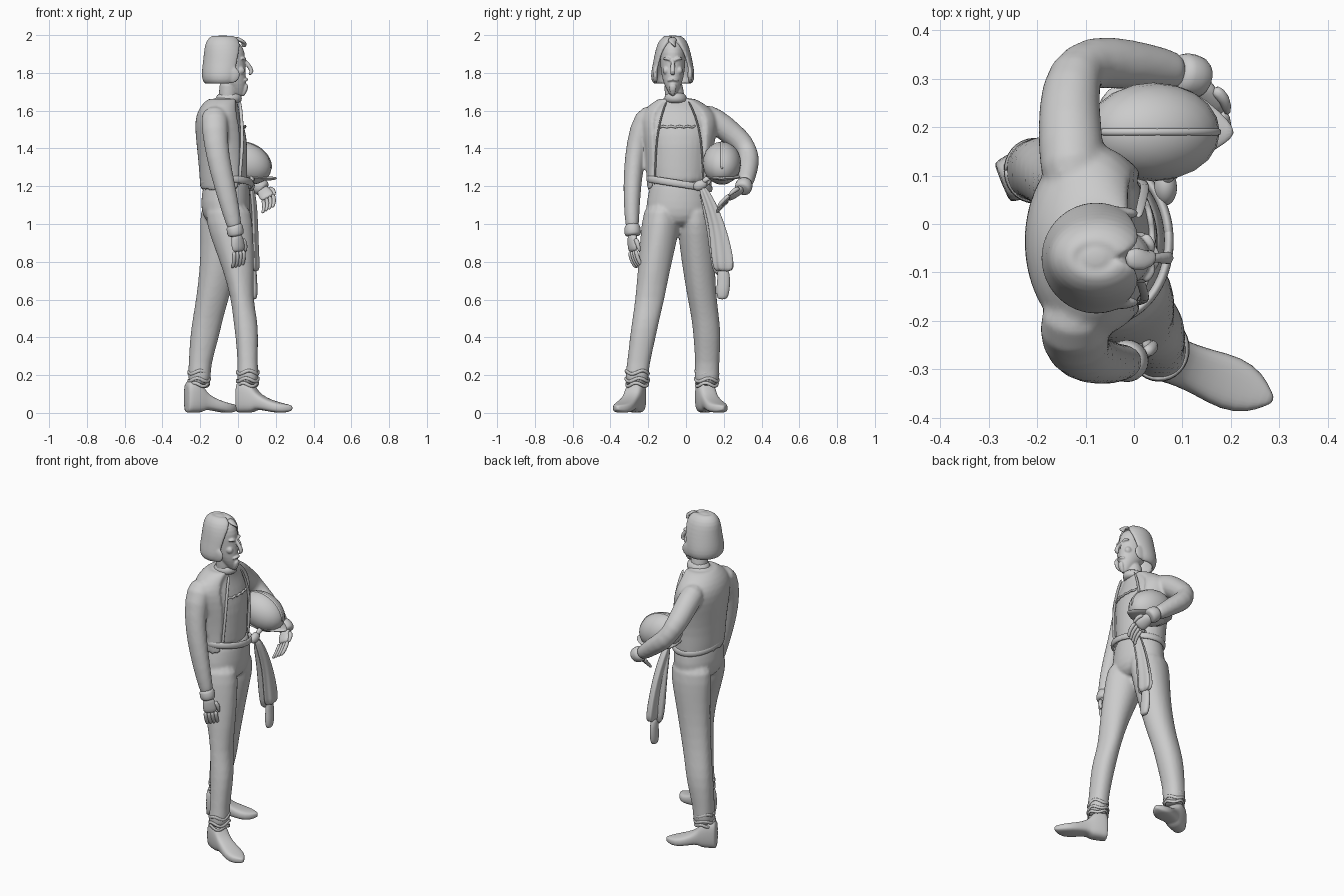
import bpy, math
from math import sin, cos, pi, copysign
from mathutils import Vector as V


def skin(name, rings, n=16, gaps=None, p=1.0, fold=0.0, waves=5, thick=0.0, levels=1):
    """Loft through rings (centre, u, v); gaps give a half-angle left open around u."""
    verts, faces = [], []
    for i, (c, u, v) in enumerate(rings):
        for k in range(n):
            a = 2 * pi * k / n
            if gaps:
                g = math.radians(gaps[i])
                a = g + (2 * pi - 2 * g) * k / (n - 1)
            f = 1 + fold * cos(waves * a + i * 0.4)
            ca, sa = copysign(abs(cos(a)) ** p, cos(a)), copysign(abs(sin(a)) ** p, sin(a))
            verts.append(V(c) + V(u) * ca * f + V(v) * sa * f)
    for i in range(len(rings) - 1):
        for k in range(n - 1 if gaps else n):
            a, b = i * n + k, i * n + (k + 1) % n
            faces.append((a, b, b + n, a + n))
    if not gaps:
        faces += [tuple(range(n))[::-1], tuple(range(len(verts) - n, len(verts)))]
    me = bpy.data.meshes.new(name)
    me.from_pydata(verts, [], faces)
    ob = bpy.data.objects.new(name, me)
    bpy.context.collection.objects.link(ob)
    if thick:
        m = ob.modifiers.new("thickness", 'SOLIDIFY')
        m.thickness, m.offset = thick, 0
    if levels:
        m = ob.modifiers.new("smooth", 'SUBSURF')
        m.levels = m.render_levels = levels
    me.shade_smooth()
    return ob


def H(z, x0, x1, y0, y1):
    """Horizontal ring from its extents."""
    return ((x0 + x1) / 2, (y0 + y1) / 2, z), ((x1 - x0) / 2, 0, 0), (0, (y1 - y0) / 2, 0)


def stack(name, rows, **kw):
    return skin(name, [H(*r) for r in rows], **kw)


def tube(name, pts, radii, ref=(0, 0, 1), n=12, **kw):
    """Sweep an ellipse along points; the second radius lies along ref."""
    pts, rings = [V(q) for q in pts], []
    for i, q in enumerate(pts):
        t = (pts[min(i + 1, len(pts) - 1)] - pts[max(i - 1, 0)]).normalized()
        u = t.cross(V(ref)).normalized()
        r = radii[i] if isinstance(radii, list) else radii
        a, b = r if isinstance(r, tuple) else (r, r)
        rings.append((q, u * a, u.cross(t) * b))
    return skin(name, rings, n=n, **kw)


def ball(name, loc, scale, rot=(0, 0, 0)):
    bpy.ops.mesh.primitive_uv_sphere_add(segments=20, ring_count=12, location=loc, rotation=rot)
    ob = bpy.context.object
    ob.name, ob.scale = name, scale
    ob.data.shade_smooth()
    return ob


def fuse(name, objs, voxel, smooth=4):
    """Melt overlapping parts into one continuous surface."""
    bpy.ops.object.select_all(action='DESELECT')
    for o in objs:
        o.select_set(True)
    bpy.context.view_layer.objects.active = objs[0]
    bpy.ops.object.convert(target='MESH')
    bpy.ops.object.join()
    ob = bpy.context.object
    ob.name = name
    m = ob.modifiers.new("melt", 'REMESH')
    m.mode, m.voxel_size, m.use_smooth_shade = 'VOXEL', voxel, True
    m = ob.modifiers.new("relax", 'SMOOTH')
    m.iterations = smooth


def hand(name, wrist, d, across, curl):
    w, d, s, c = V(wrist), V(d).normalized(), V(across).normalized(), V(curl).normalized()
    tube(name + "_palm", [w, w + d * .03, w + d * .07, w + d * .1],
         [(.022, .026), (.022, .038), (.02, .042), (.012, .036)], ref=s)
    for k in range(4):
        b = w + d * .09 + s * (k - 1.5) * .02
        tube(f"{name}_finger_{k}", [b, b + d * .035 + c * .006, b + d * .06 + c * .03, b + d * .06 + c * .05],
             [.012, .012, .011, .007], ref=s, n=8)
    b = w + d * .03 + s * .03
    tube(name + "_thumb", [b, b + d * .03 + s * .02, b + d * .07 + s * .018 + c * .015],
         [.015, .014, .008], ref=c, n=8)


def boot(name, heel, toe):
    a, b = V(heel), V(toe)
    side = V((0, 0, 1)).cross(b - a).normalized()
    rows = [(0, .04, 0, .15), (.02, .046, 0, .17), (.15, .052, 0, .18), (.3, .05, 0, .15), (.35, .048, .018, .115),
            (.5, .05, .012, .082), (.7, .06, 0, .06), (.87, .045, 0, .048), (.97, .016, .01, .042), (1, .006, .017, .035)]
    skin(name, [(a.lerp(b, t) + V((0, 0, (z0 + z1) / 2)), side * w, (0, 0, (z1 - z0) / 2))
                for t, w, z0, z1 in rows], p=.65)


# Open jacket over a shirt, with both sleeves melted in
torso = [(1.17, -.18, .06, -.19, .12), (1.30, -.187, .05, -.19, .115), (1.42, -.2, .055, -.2, .13),
         (1.52, -.21, .037, -.22, .15), (1.58, -.202, .015, -.22, .145), (1.63, -.175, .0, -.175, .085),
         (1.665, -.13, .0, -.115, .015), (1.675, -.11, -.01, -.1, -.0)]
e = .012
fuse("jacket", [
    stack("shirt", torso),
    stack("coat", [(z, a - e, b + e * .6, c - e, d + e) for z, a, b, c, d in torso[:-1]],
          n=22, gaps=[58, 52, 48, 44, 42, 38, 34], thick=.016),
    tube("right_sleeve", [(-.12, -.15, 1.595), (-.125, -.222, 1.565), (-.118, -.262, 1.42), (-.09, -.28, 1.28),
                          (-.05, -.288, 1.12), (-.022, -.285, 1.0), (-.016, -.284, .975)],
         [(.055, .065), (.068, .078), (.057, .066), (.053, .062), (.046, .054), (.038, .043), (.034, .038)], ref=(1, 0, 0)),
    tube("left_sleeve", [(-.125, .06, 1.59), (-.13, .16, 1.545), (-.135, .24, 1.48), (-.125, .31, 1.42), (-.09, .337, 1.355),
                         (-.01, .33, 1.295), (.06, .32, 1.235), (.1, .31, 1.21)],
         [.068, .071, .066, .063, .06, .054, .046, .04])], .009)
for s in (-1, 1):
    tube("jacket_edge", [(.008, -.045 + s * .055, 1.655), (.017, -.04 + s * .09, 1.58),
                         (.026, -.037 + s * .12, 1.45), (.013, -.037 + s * .125, 1.3), (.005, -.035 + s * .13, 1.2)],
         (.005, .01), ref=(1, 0, 0), n=8)
tube("neckline_ruffle", [(-.085 + .123 * cos(t / 8), -.035 + .18 * sin(t / 8), 1.515 + .008 * (-1) ** t)
                         for t in range(-5, 5)], .007, n=8)

# Collar
stack("collar", [(1.635, -.128, .02, -.12, .015), (1.665, -.12, .024, -.117, .008), (1.70, -.108, .018, -.112, -.004)], n=14)

# Head: face tapers to a pointed beard
face = [stack("neck", [(1.62, -.11, .0, -.115, .005), (1.70, -.1, .0, -.112, -.012), (1.77, -.1, -.0, -.12, -.02)]),
        stack("skull", [(1.675, .0, .02, -.08, -.06), (1.70, -.04, .036, -.096, -.044), (1.74, -.08, .044, -.118, -.022),
                        (1.79, -.13, .044, -.132, -.008), (1.85, -.15, .038, -.138, -.002), (1.91, -.155, .04, -.14, .0),
                        (1.95, -.145, .02, -.135, -.008), (1.98, -.11, -.02, -.11, -.035)]),
        tube("nose", [(.03, -.07, 1.875), (.052, -.07, 1.845), (.08, -.07, 1.805), (.055, -.07, 1.788)],
             [(.01, .008), (.012, .014), (.016, .014), (.016, .01)], ref=(1, 0, 0), n=8),
        tube("lips", [(.03, -.1, 1.757), (.044, -.085, 1.764), (.049, -.07, 1.766), (.044, -.055, 1.764), (.03, -.04, 1.757)],
             (.009, .008), n=8),
        tube("beard", [(.042, -.07, 1.745), (.042, -.07, 1.715), (.022, -.07, 1.672)],
             [(.02, .012), (.024, .016), (.008, .008)], ref=(1, 0, 0), n=8)]
for s in (-1, 1):
    face.append(tube("brow", [(.038, -.07 + s * .01, 1.866), (.038, -.07 + s * .03, 1.88), (.02, -.07 + s * .053, 1.874)],
                     [.008, .01, .007], n=8))
    face.append(ball("cheek", (.012, -.07 + s * .036, 1.812), (.024, .017, .022)))
fuse("head", face, .0045, 3)

# Bobbed hair with the face left open, and a forelock
locks = [stack("bob", [(1.995, -.12, -.04, -.095, -.045), (1.98, -.15, -.0, -.125, -.015), (1.95, -.168, .022, -.145, .005),
                       (1.90, -.172, .034, -.158, .018), (1.85, -.178, .034, -.166, .028), (1.80, -.184, .03, -.177, .037),
                       (1.765, -.182, .022, -.178, .036), (1.742, -.165, .01, -.16, .02)],
               n=24, gaps=[4, 14, 28, 46, 52, 56, 60, 66], thick=.018),
         ball("crown", (-.08, -.07, 1.925), (.085, .072, .075))]
locks += [ball("curl", (-.035, -.07 + s * .092, 1.79), (.045, .014, .045)) for s in (-1, 1)]
fuse("hair", locks, .006, 3)
tube("forelock", [(-.02, -.07, 1.985), (.02, -.075, 1.972), (.036, -.065, 1.955), (.03, -.055, 1.935)],
     [(.022, .012), (.028, .012), (.022, .01), (.01, .006)], n=8)

# Trousers melted into one piece
fuse("trousers", [
    stack("hips", [(.98, -.14, .03, -.14, .06), (1.04, -.192, .066, -.218, .135), (1.12, -.2, .068, -.212, .139),
                   (1.2, -.185, .062, -.192, .122), (1.24, -.18, .055, -.185, .115)], n=20),
    stack("right_leg",
          [(1.13, -.18, .062, -.212, -.03), (1.0, -.168, .078, -.237, -.03), (.9, -.135, .083, -.244, -.05),
           (.75, -.078, .087, -.257, -.085), (.6, -.037, .08, -.27, -.113), (.5, -.028, .104, -.285, -.138),
           (.4, -.014, .11, -.3, -.158), (.25, -.002, .104, -.315, -.193), (.19, -.008, .115, -.328, -.195),
           (.14, -.002, .1, -.312, -.203)], fold=.03, waves=4),
    stack("left_leg",
          [(1.13, -.2, .055, -.05, .137), (1.0, -.202, .055, -.045, .152), (.9, -.198, .028, -.037, .154),
           (.75, -.205, -.008, -.017, .154), (.6, -.224, -.048, .008, .164), (.5, -.242, -.078, .028, .178),
           (.4, -.257, -.098, .038, .188), (.25, -.264, -.143, .048, .177), (.19, -.267, -.14, .041, .18),
           (.14, -.26, -.153, .048, .17)], fold=.03, waves=4)], .009)

# Bunched folds at the ankles
for side, x, y in (("right", .052, -.258), ("left", -.206, .11)):
    for j, (z, r) in enumerate(((.215, .058), (.175, .059), (.15, .055))):
        tube(f"{side}_trouser_fold_{j}", [(x + r * cos(a * .4), y + r * 1.08 * sin(a * .4), z + .012 * sin(a * 1.3 + j))
                                         for a in range(-8, 9)], (.007, .011), n=6)

# Boots
boot("right_boot", (-.002, -.248, 0), (.287, -.364, 0))
boot("left_boot", (-.274, .085, 0), (.0, .197, 0))

# Waist sash with its knot
tube("sash", [(-.06 + .133 * cos(a * pi / 16), -.035 + .166 * sin(a * pi / 16), 1.213 - .026 * sin(a * pi / 16))
              for a in range(34)], (.011, .021), n=8)
ball("sash_knot", (.065, .075, 1.205), (.024, .038, .028), (.4, 0, 0))
tube("sash_loop", [(.06, .08, 1.21), (.08, .11, 1.245), (.07, .14, 1.25), (.06, .11, 1.2)], [.012, .018, .016, .008], n=8)

# Hanging sash end and gauntlet
stack("hanging_sash", [(1.21, .045, .08, .06, .1), (1.12, .05, .098, .09, .155), (1.0, .058, .104, .125, .205),
                       (.88, .062, .108, .135, .24), (.79, .06, .113, .145, .257), (.745, .065, .112, .155, .25)],
      n=30, fold=.14, waves=5)
stack("hanging_sash_tail", [(1.2, .05, .07, .06, .1), (1.0, .045, .075, .11, .155), (.85, .04, .08, .125, .19),
                            (.72, .045, .085, .145, .205)], n=20, fold=.12, waves=4)
stack("hanging_gauntlet", [(.78, .06, .1, .165, .225), (.71, .062, .1, .166, .236), (.66, .06, .106, .158, .234),
                           (.62, .064, .103, .162, .226), (.6, .07, .098, .168, .215)], n=12)

# Cuffs and hands
tube("right_cuff", [(-.024, -.286, 1.0), (-.018, -.284, .985), (-.012, -.282, .945), (-.01, -.281, .935)],
     [(.036, .04), (.045, .046), (.047, .048), (.036, .036)], ref=(1, 0, 0))
hand("right_hand", (-.008, -.285, .95), (.13, .04, -1), (1, .65, .16), (-.3, .6, -.5))
tube("left_cuff", [(.085, .313, 1.22), (.1, .31, 1.21), (.135, .3, 1.185), (.14, .298, 1.18)], [.036, .049, .048, .034])
hand("left_hand", (.125, .3, 1.19), (.3, -.65, -.45), (.7, .1, .4), (-.4, -.3, -.6))

# Helmet: tilted bowl, pointed brim, crest
ball("helmet_bowl", (.04, .19, 1.322), (.142, .102, .108), (0, .4, 0))
tube("helmet_brim", [(-.08, .2, 1.27), (-.03, .2, 1.262), (.05, .2, 1.25), (.12, .2, 1.243), (.175, .192, 1.24), (.207, .188, 1.243)],
     [(.06, .012), (.1, .014), (.1, .014), (.078, .013), (.04, .011), (.008, .006)], n=16)
tube("helmet_crest", [(.04 + .142 * cos(a) * cos(.4) + .108 * sin(a) * sin(.4), .19,
                       1.322 - .142 * cos(a) * sin(.4) + .108 * sin(a) * cos(.4))
                      for a in [.2 + k * .34 for k in range(9)]], (.006, .008), ref=(0, 1, 0), n=8)
